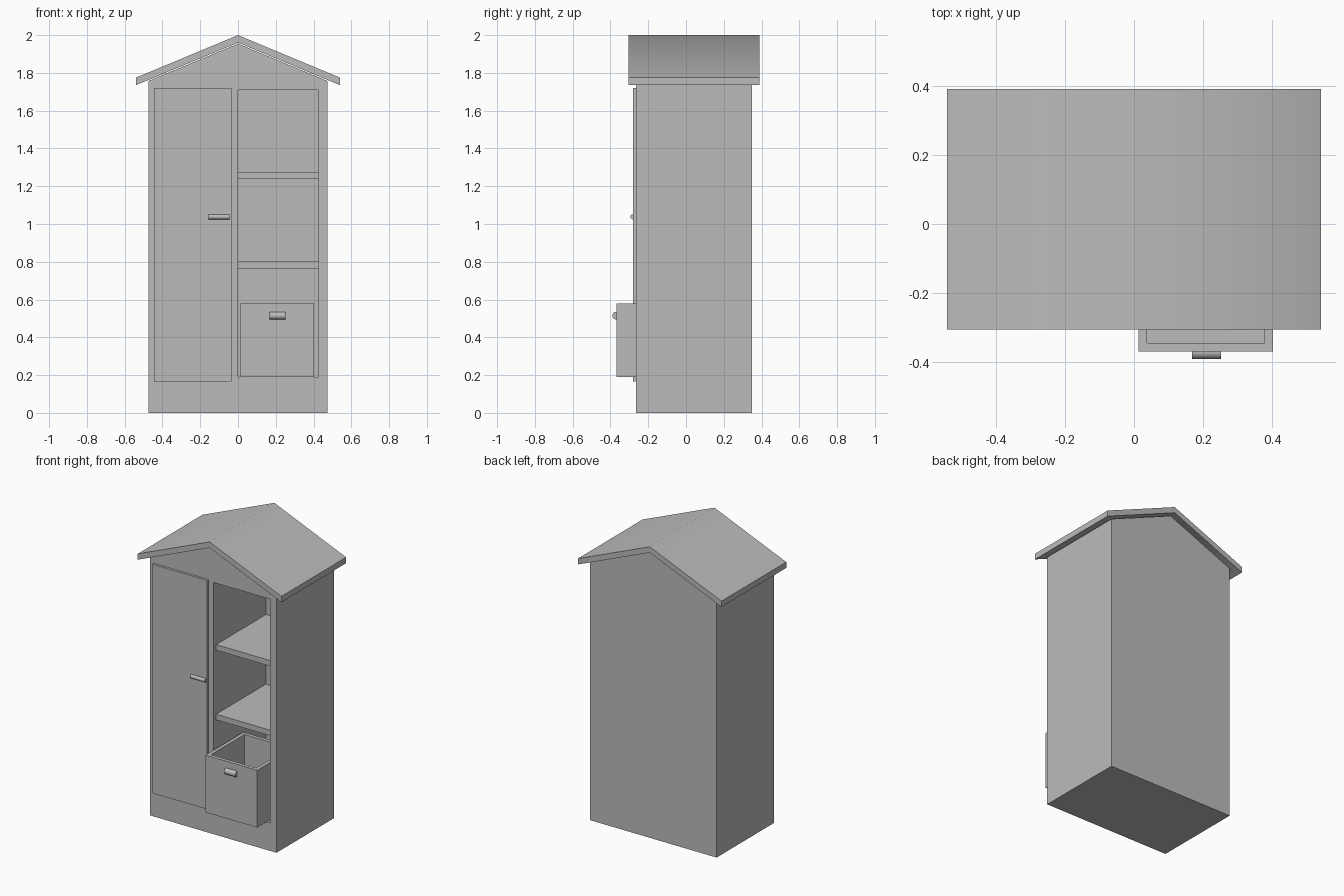
import bpy
import bmesh
from math import radians, pi
from mathutils import Matrix

old = bpy.data.objects.get("Cube")
if old:
    bpy.data.objects.remove(old, do_unlink=True)

GREY = (0.5, 0.5, 0.5, 1)
grey = bpy.data.materials.new("plain grey")
grey.use_nodes = True
grey.diffuse_color = GREY
grey.node_tree.nodes["Principled BSDF"].inputs["Base Color"].default_value = GREY


def finish(name, bm, smooth=None):
    bmesh.ops.recalc_face_normals(bm, faces=bm.faces)
    mesh = bpy.data.meshes.new(name)
    bm.to_mesh(mesh)
    bm.free()
    mesh.materials.append(grey)
    obj = bpy.data.objects.new(name, mesh)
    bpy.context.collection.objects.link(obj)
    bpy.ops.object.select_all(action="DESELECT")
    obj.select_set(True)
    bpy.context.view_layer.objects.active = obj
    if smooth:
        bpy.ops.object.shade_smooth_by_angle(angle=radians(smooth))
    return obj


def prism(name, profile, y0, y1, smooth=None):
    """Extrude an x-z outline from y0 to y1."""
    bm = bmesh.new()
    face = bm.faces.new([bm.verts.new((x, y0, z)) for x, z in profile])
    out = bmesh.ops.extrude_face_region(bm, geom=[face])
    verts = [v for v in out["geom"] if isinstance(v, bmesh.types.BMVert)]
    bmesh.ops.translate(bm, verts=verts, vec=(0, y1 - y0, 0))
    return finish(name, bm, smooth)


def box(name, x0, x1, y0, y1, z0, z1):
    return prism(name, [(x0, z0), (x1, z0), (x1, z1), (x0, z1)], y0, y1)


def handle(name, x0, x1, y, z, radius):
    """Horizontal round bar along x."""
    bm = bmesh.new()
    bmesh.ops.create_cone(bm, cap_ends=True, segments=24, radius1=radius,
                          radius2=radius, depth=x1 - x0)
    turn = Matrix.Rotation(pi / 2, 4, "Y")
    bm.transform(Matrix.Translation(((x0 + x1) / 2, y, z)) @ turn)
    return finish(name, bm, 40)


FRONT, BACK, HALF = -0.265, 0.35, 0.475
NICHE_BACK, NICHE_RIGHT = 0.30, 0.425

# Gabled cabinet body with an open shelf niche cut into it
body = prism("cabinet_body", [(-HALF, 0), (HALF, 0), (HALF, 1.757),
                              (0, 1.955), (-HALF, 1.757)], FRONT, BACK)
cutter = box("niche_cutter", 0, NICHE_RIGHT, FRONT - 0.1, NICHE_BACK, 0.19, 1.71)
cutter.hide_render = True
cut = body.modifiers.new("niche", "BOOLEAN")
cut.operation = "DIFFERENCE"
cut.solver = "EXACT"
cut.object = cutter
bpy.context.view_layer.objects.active = body
bpy.ops.object.modifier_apply(modifier=cut.name)
bpy.data.objects.remove(cutter, do_unlink=True)

# Roof, softly shaded across the ridge
prism("roof", [(-0.54, 1.735), (0, 1.96), (0.54, 1.735),
               (0.54, 1.775), (0, 2), (-0.54, 1.775)], -0.305, 0.39, 50)

# Shelves
for label, z in (("lower", 0.765), ("upper", 1.238)):
    box(label + "_shelf", 0, NICHE_RIGHT, -0.235, NICHE_BACK, z, z + 0.038)

# Door
box("door", -0.445, -0.035, -0.281, FRONT, 0.165, 1.72)
handle("door_handle", -0.155, -0.045, -0.281, 1.038, 0.013)

# Open-topped drawer, pulled out a little
drawer = box("drawer", 0.013, 0.402, -0.368, 0.04, 0.191, 0.58)
bm = bmesh.new()
bm.from_mesh(drawer.data)
top = max(bm.faces, key=lambda f: f.calc_center_median().z)
bmesh.ops.inset_region(bm, faces=[top], thickness=0.035)
floor = bmesh.ops.extrude_face_region(bm, geom=[top])
bmesh.ops.translate(bm, vec=(0, 0, -0.35),
                    verts=[v for v in floor["geom"] if isinstance(v, bmesh.types.BMVert)])
if top.is_valid:
    bmesh.ops.delete(bm, geom=[top], context="FACES_ONLY")
bmesh.ops.recalc_face_normals(bm, faces=bm.faces)
bm.to_mesh(drawer.data)
bm.free()
handle("drawer_handle", 0.168, 0.252, -0.37, 0.515, 0.02)
